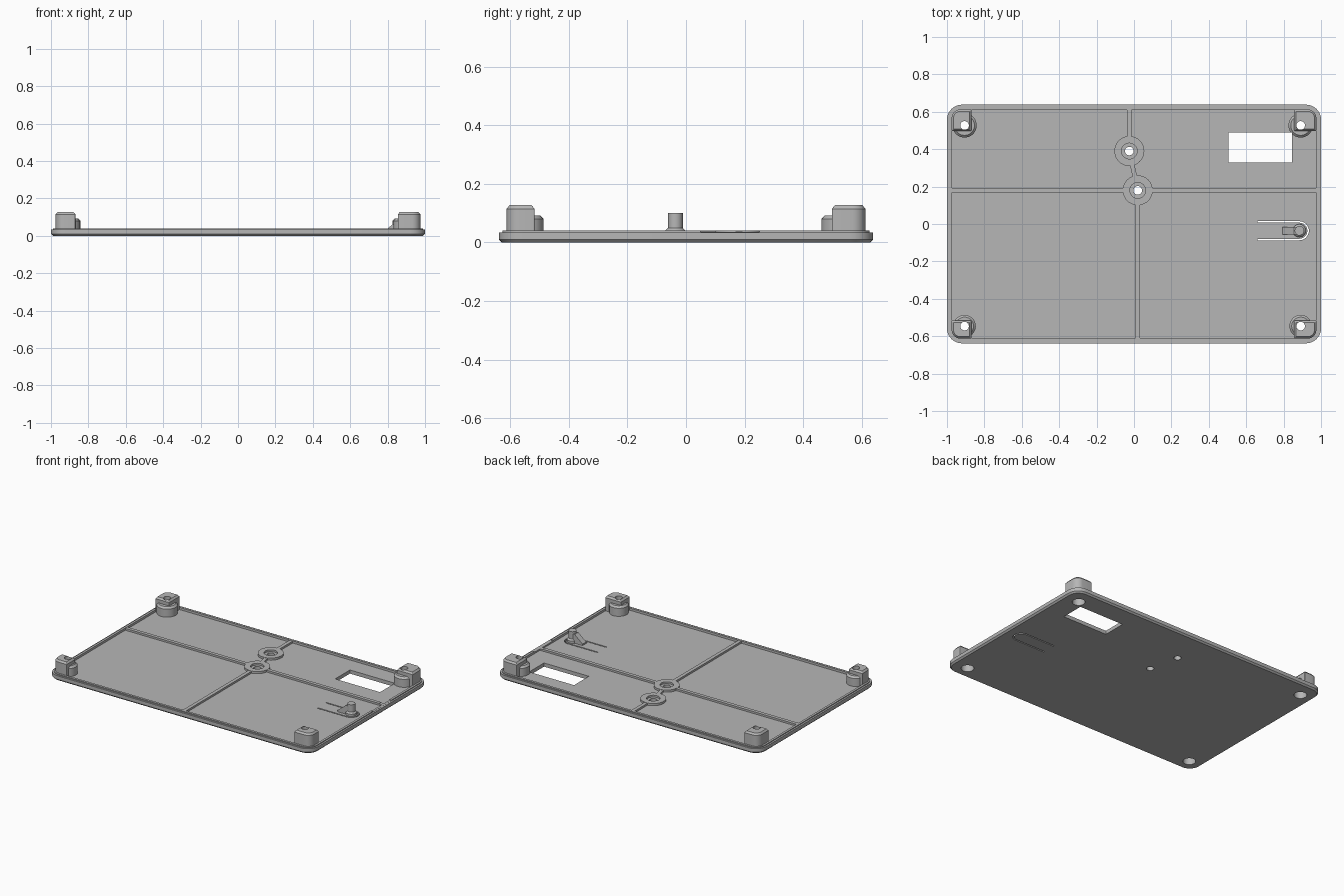
import bpy, bmesh, math
from mathutils import Vector

if "Cube" in bpy.data.objects:
    bpy.data.objects.remove(bpy.data.objects["Cube"], do_unlink=True)

grey = bpy.data.materials.new("matte grey plastic")
grey.use_nodes = True
colour = (0.47, 0.47, 0.47, 1)
grey.diffuse_color = colour
grey.node_tree.nodes["Principled BSDF"].inputs["Base Color"].default_value = colour

FLOOR, TOP = 0.025, 0.04
parts = []


def rect(x0, x1, y0, y1, z, radii, inset=0.0):
    """Rounded rectangle; radii run from the +x+y corner counter-clockwise."""
    x0, x1, y0, y1 = x0 + inset, x1 - inset, y0 + inset, y1 - inset
    pts = []
    for k, (x, y, sx, sy) in enumerate([(x1, y1, 1, 1), (x0, y1, -1, 1),
                                        (x0, y0, -1, -1), (x1, y0, 1, -1)]):
        r = max(radii[k] - inset, 0.003)
        for i in range(9):
            a = math.pi / 2 * (k + i / 8)
            pts.append((x - sx * r + r * math.cos(a), y - sy * r + r * math.sin(a), z))
    return pts


def circle(x, y, r, z, n=40):
    return [(x + r * math.cos(2 * math.pi * i / n),
             y + r * math.sin(2 * math.pi * i / n), z) for i in range(n)]


def loft(bm, rings):
    """Skin a stack of equal rings and cap both ends."""
    loops = [[bm.verts.new(p) for p in ring] for ring in rings]
    for a, b in zip(loops, loops[1:]):
        for i in range(len(a)):
            j = (i + 1) % len(a)
            bm.faces.new((a[i], a[j], b[j], b[i]))
    bm.faces.new(loops[0][::-1])
    bm.faces.new(loops[-1])


def turned(bm, x, y, profile):
    loft(bm, [circle(x, y, r, z) for r, z in profile])


def box(bm, x0, x1, y0, y1, z0, z1):
    loft(bm, [[(x0, y0, z), (x1, y0, z), (x1, y1, z), (x0, y1, z)] for z in (z0, z1)])


def finish(name, bm, part=True):
    bmesh.ops.recalc_face_normals(bm, faces=bm.faces)
    mesh = bpy.data.meshes.new(name)
    bm.to_mesh(mesh)
    bm.free()
    mesh.materials.append(grey)
    ob = bpy.data.objects.new(name, mesh)
    bpy.context.collection.objects.link(ob)
    if part:
        parts.append(ob)
    return ob


# Base plate with chamfered underside, outer ledge, raised lip and sunken floor
bm = bmesh.new()
steps = [(0.01, 0), (0, 0.01), (0, 0.034), (0.012, 0.034),
         (0.012, TOP), (0.028, TOP), (0.028, FLOOR)]
loft(bm, [rect(-1, 1, -0.638, 0.638, z, [0.08] * 4, inset) for inset, z in steps])
finish("base_plate", bm)

# Corner screw posts: a tall block on a round boss
screws = {"back_left": (0.891, 0.527, 0.065), "back_right": (-0.906, 0.527, 0.065),
          "front_left": (0.891, -0.546, 0.06), "front_right": (-0.906, -0.546, 0.06)}
for name, (x, y, r) in screws.items():
    xs = sorted((x - math.copysign(0.036, x), math.copysign(0.975, x)))
    ys = sorted((y - math.copysign(0.029, y), math.copysign(0.612, y)))
    corner = [(1, 1), (-1, 1), (-1, -1), (1, -1)]
    radii = [0.045 if sx * x > 0 and sy * y > 0 else 0.004 for sx, sy in corner]
    bm = bmesh.new()
    loft(bm, [rect(*xs, *ys, z, radii, inset)
              for inset, z in ((0, 0.012), (0, 0.115), (0.01, 0.127))])
    finish(name + "_post", bm)
    bm = bmesh.new()
    turned(bm, x, y, [(r, 0.012), (r, 0.08), (r - 0.012, 0.092)])
    finish(name + "_boss", bm)

# Two middle screw bosses
middle = {"rear_middle_boss": (-0.025, 0.39), "front_middle_boss": (0.02, 0.18)}
for name, (x, y) in middle.items():
    bm = bmesh.new()
    turned(bm, x, y, [(0.08, 0.012), (0.08, TOP)])
    finish(name, bm)

# Stiffening ribs across the floor
W = 0.012
for name, x0, x1, y0, y1 in [("long_rib", -0.98, 0.98, 0.18 - W, 0.18 + W),
                             ("front_rib", 0.02 - W, 0.02 + W, -0.615, 0.18),
                             ("rear_rib", -0.025 - W, -0.025 + W, 0.39, 0.615)]:
    bm = bmesh.new()
    box(bm, x0, x1, y0, y1, 0.012, TOP - 0.002)
    finish(name, bm)
bm = bmesh.new()
a, b = Vector((-0.025, 0.39)), Vector((0.02, 0.18))
side = Vector((a.y - b.y, b.x - a.x)).normalized() * W
loft(bm, [[(*p, z) for p in (a - side, a + side, b + side, b - side)]
          for z in (0.012, TOP - 0.002)])
finish("link_rib", bm)

# Button pin with its sloped gusset on the spring tongue
PX, PY = 0.884, -0.036
bm = bmesh.new()
turned(bm, PX, PY, [(0.035, 0.012), (0.035, 0.04), (0.025, 0.05), (0.025, 0.1)])
finish("button_pin", bm)
bm = bmesh.new()
outline = [(0.795, 0.015), (PX, 0.015), (PX, 0.085), (0.855, 0.085), (0.795, 0.035)]
loft(bm, [[(x, PY + dy, z) for x, z in outline] for dy in (-0.02, 0.02)])
finish("button_gusset", bm)

# Cutter: screw holes with counterbores, window, lip notch and tongue slot
bm = bmesh.new()
for x, y, r in screws.values():
    turned(bm, x, y, [(0.04, -0.05), (0.04, 0.075), (0.023, 0.0751), (0.023, 0.2)])
for x, y in middle.values():
    turned(bm, x, y, [(0.023, -0.05), (0.023, 0.027), (0.042, 0.0271), (0.042, 0.2)])
box(bm, 0.505, 0.845, 0.33, 0.49, -0.05, 0.2)
box(bm, 0.95, 1.05, 0.05, 0.25, 0.035, 0.2)
arc = [math.pi * (i / 20 - 0.5) for i in range(21)]
slot = []
for r, turn in ((0.051, arc), (0.043, arc[::-1])):
    line = [(PX + r * math.cos(t), PY + r * math.sin(t)) for t in turn]
    ends = [(0.66, line[0][1]), (0.66, line[-1][1])]
    slot += [ends[0]] + line + [ends[1]]
loft(bm, [[(x, y, z) for x, y in slot] for z in (-0.05, 0.2)])
cutter = finish("opening_cutter", bm, part=False)
cutter.hide_render = True

for ob in parts:
    bpy.ops.object.select_all(action="DESELECT")
    ob.select_set(True)
    bpy.context.view_layer.objects.active = ob
    mod = ob.modifiers.new("openings", "BOOLEAN")
    mod.operation, mod.solver, mod.object = "DIFFERENCE", "EXACT", cutter
    bpy.ops.object.modifier_apply(modifier=mod.name)
    bpy.ops.object.shade_smooth_by_angle(angle=math.radians(30))
bpy.data.objects.remove(cutter, do_unlink=True)
